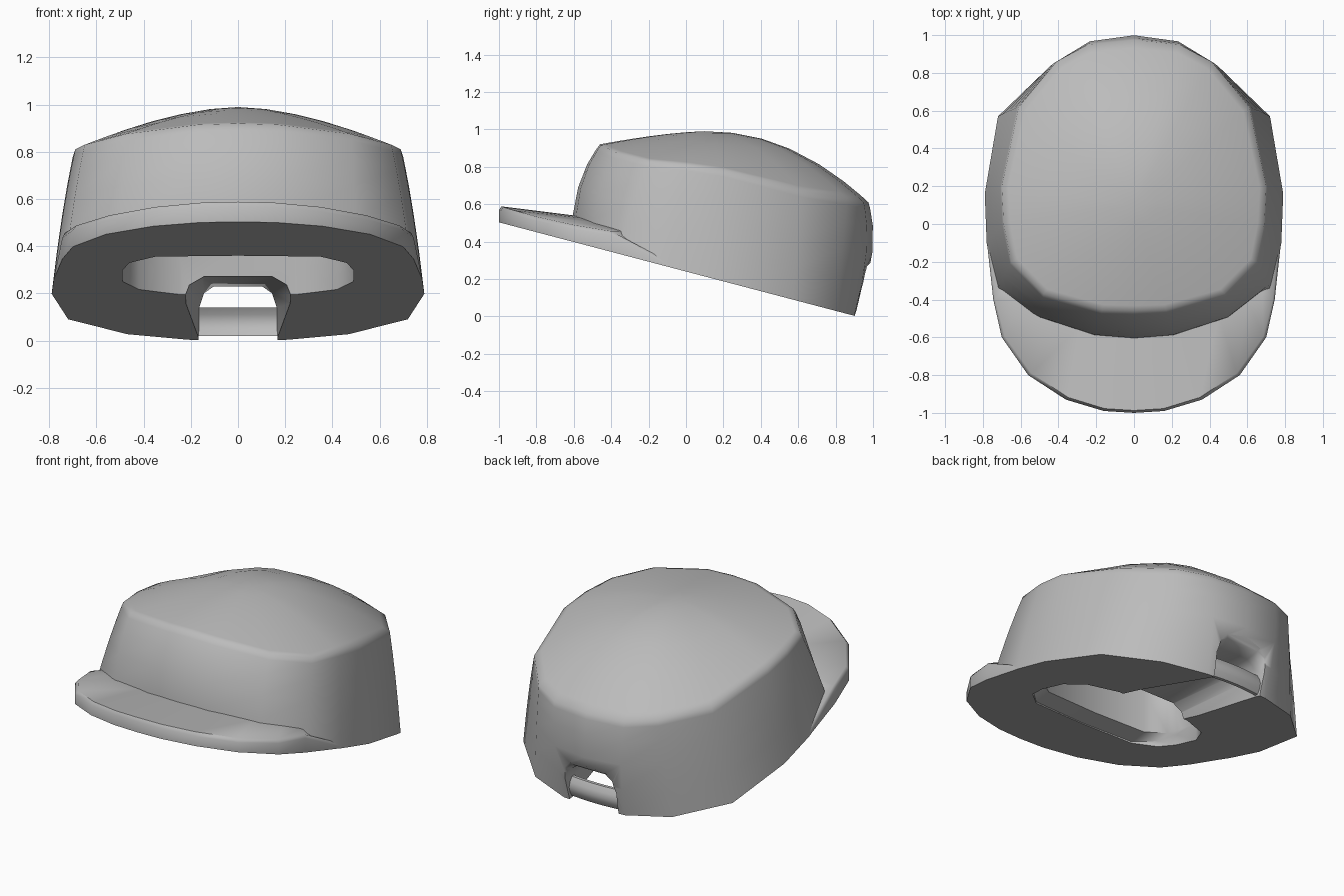
import bpy, bmesh, math
from mathutils import Vector

if "Cube" in bpy.data.objects:
    bpy.data.objects.remove(bpy.data.objects["Cube"], do_unlink=True)

fabric = bpy.data.materials.new("grey_fabric")
fabric.use_nodes = True
fabric.diffuse_color = (0.5, 0.5, 0.5, 1)
fabric.node_tree.nodes["Principled BSDF"].inputs["Base Color"].default_value = (0.5, 0.5, 0.5, 1)


def base_z(y):
    """Height of the tilted plane under the cap."""
    return 0.24 - 0.263 * y


def mirrored(half):
    """Close a half outline that starts and ends on x = 0."""
    pts = [Vector(p) for p in half]
    return pts + [Vector((-p.x, p.y, p.z)) for p in pts[-2:0:-1]]


def loft(name, rings, tip=None):
    """Skin matching rings; cap both ends, or finish at a tip."""
    bm = bmesh.new()
    rows = [[bm.verts.new(p) for p in ring] for ring in rings]
    n = len(rows[0])
    for a, b in zip(rows, rows[1:]):
        for i in range(n):
            j = (i + 1) % n
            bm.faces.new((a[i], a[j], b[j], b[i]))
    bm.faces.new(rows[0])
    if tip:
        t = bm.verts.new(tip)
        for i in range(n):
            bm.faces.new((rows[-1][i], rows[-1][(i + 1) % n], t))
    else:
        bm.faces.new(rows[-1])
    bmesh.ops.recalc_face_normals(bm, faces=bm.faces)
    mesh = bpy.data.meshes.new(name)
    bm.to_mesh(mesh)
    bm.free()
    ob = bpy.data.objects.new(name, mesh)
    bpy.context.collection.objects.link(ob)
    mesh.materials.append(fabric)
    return ob


def activate(ob):
    bpy.ops.object.select_all(action='DESELECT')
    ob.select_set(True)
    bpy.context.view_layer.objects.active = ob


def smooth(ob, degrees):
    activate(ob)
    bpy.ops.object.shade_smooth_by_angle(angle=math.radians(degrees))


def cut(ob, cutter):
    mod = ob.modifiers.new("cut", 'BOOLEAN')
    mod.operation = 'DIFFERENCE'
    mod.solver = 'EXACT'
    mod.object = cutter
    activate(ob)
    bpy.ops.object.modifier_apply(modifier=mod.name)
    bpy.data.objects.remove(cutter, do_unlink=True)


# Crown: bulged walls between the tilted base and the rim, then a dome
base = mirrored([(x, y, base_z(y)) for x, y in (
    (0, -.61), (.22, -.59), (.5, -.5), (.73, -.37), (.78, -.1),
    (.79, .16), (.72, .57), (.47, .81), (.21, .9), (0, .91))])
rim = mirrored([
    (0, -.46, .92), (.17, -.455, .915), (.48, -.37, .875), (.65, -.2, .83),
    (.69, 0, .81), (.7, .2, .78), (.61, .62, .67), (.41, .86, .63),
    (.24, .95, .61), (0, .975, .61)])
peak = Vector((0, .1, .99))


def wall(t):
    ring = []
    for b, r in zip(base, rim):
        c = b.lerp(r, .55)
        bulge = .17 if c.y < -.3 else .11 * max(0, 1 - (c.x / .45) ** 2)
        c = Vector((c.x * 1.01, c.y * (1 + bulge), b.z + .62 * (r.z - b.z)))
        ring.append(b * (1 - t) ** 2 + c * 2 * t * (1 - t) + r * t * t)
    return ring


def dome(s):
    ring = []
    for r in rim:
        p = peak.lerp(r, s)
        p.z = r.z + (peak.z - r.z) * (1 - s ** (1.7 + .45 * r.y))
        ring.append(p)
    return ring


crown = loft("crown", [wall(t) for t in (0, .25, .5, .75, .93, 1)]
             + [dome(s) for s in (.95, .85, .7, .52, .35, .17)], tip=peak)

# Head opening, cut upward from the underside, with a step behind the brim
opening = mirrored([(0, -.455, 0), (.35, -.44, 0), (.46, -.34, 0), (.49, -.22, 0),
                    (.49, -.04, 0), (.42, .09, 0), (.25, .17, 0), (0, .17, 0)])
inside = [Vector((p.x, p.y * (.75 if p.y < 0 else 1), 0)) for p in opening]
cut(crown, loft("head_opening_cutter",
                [[Vector((p.x, p.y, z)) for p in outline] for outline, z in
                 ((opening, -.2), (opening, .365), (inside, .38), (inside, .65))]))


# Arched notch through the back, flaring at both ends
def arch(y, w, h):
    half = [(w, -.2), (w * .97, h * .6), (w * .85, h * .87), (w * .6, h)]
    return [Vector((x, y, z)) for x, z in half] + [Vector((-x, y, z)) for x, z in half[::-1]]


cut(crown, loft("back_notch_cutter",
                [arch(.1, .25, .275), arch(.87, .17, .23), arch(.91, .172, .235),
                 arch(.95, .185, .25), arch(1.03, .27, .33)]))
smooth(crown, 62)

# Brim: cross-sections swept around the front, fading into the crown's sides
outer = [(0, -1), (.16, -.99), (.36, -.93), (.56, -.8), (.7, -.6), (.745, -.4), (.778, -.1)]
inner = [(0, -.57), (.13, -.565), (.28, -.54), (.45, -.48), (.6, -.41), (.68, -.34), (.7, -.1)]


def brim_top(x, y):
    slope = .59 - .125 * (y + 1) - .11 * x * x
    return slope if y < -.3 else base_z(y) + .03


def brim_section(o, i, side):
    (ox, oy), (ix, iy) = o, i
    tx, ty = ox + (ix - ox) * .15, oy + (iy - oy) * .03
    top = brim_top(tx, ty)
    pts = [(ix, iy, base_z(iy)), (ox, oy, base_z(oy)),
           (ox, oy, top - .02), (tx, ty, top), (ix, iy, brim_top(ix, iy))]
    return [Vector((side * x, y, z)) for x, y, z in pts]


halves = list(zip(outer, inner))
brim = loft("brim", [brim_section(o, i, -1) for o, i in halves[:0:-1]]
            + [brim_section(o, i, 1) for o, i in halves])
smooth(brim, 50)


# Strap: a thin bowed band across the notch
def strap_section(x):
    bow = .895 - .4 * x * x
    face = [(bow + .025 * math.sin(math.pi * k / 4), .02 + .03 * k) for k in range(5)]
    back = [(y - .02, z) for y, z in face[::-1]]
    return [Vector((x, y, z)) for y, z in face + back]


strap = loft("back_strap", [strap_section(-.2 + .05 * k) for k in range(9)])
smooth(strap, 50)
